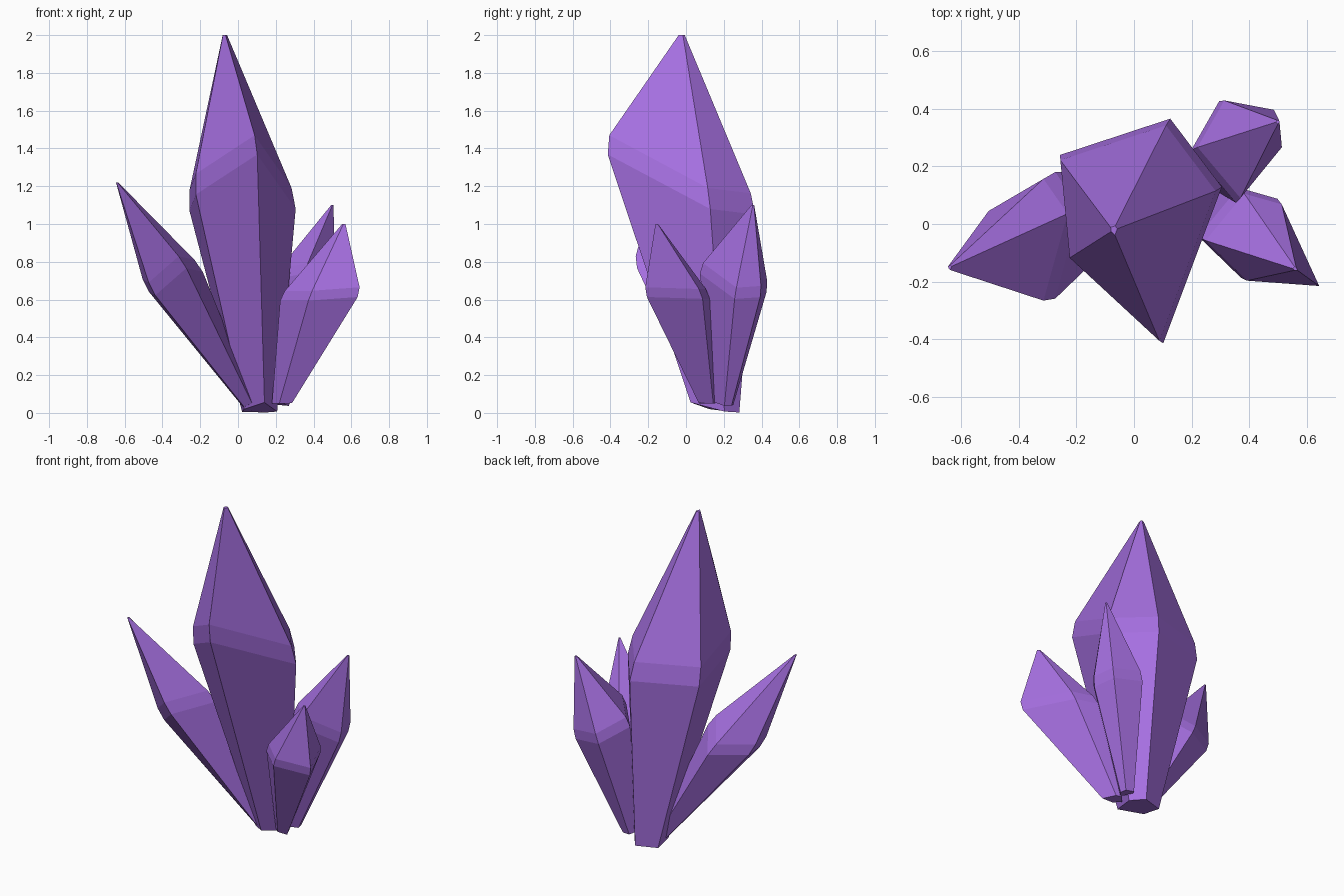
import bpy, bmesh
from mathutils import Vector

if "Cube" in bpy.data.objects:
    bpy.data.objects.remove(bpy.data.objects["Cube"])

mat = bpy.data.materials.new("purple_crystal")
mat.diffuse_color = (0.38, 0.16, 0.75, 1)
mat.use_nodes = True
mat.node_tree.nodes["Principled BSDF"].inputs["Base Color"].default_value = mat.diffuse_color


def crystal(name, tip, base, scale, knees):
    """Five-sided faceted shard: small base, blunted widest ring, tiny flat tip."""
    tip, base = Vector(tip), Vector(base)
    knees = [Vector(k) for k in knees]
    mid = sum(knees, Vector()) / len(knees)
    # base outline is a shrunken, flatter copy of the widest ring
    foot = [base + Vector((d.x, d.y, d.z * 0.5)) * scale
            for d in (k - mid for k in knees)]
    lower = [k.lerp(f, 0.045) for k, f in zip(knees, foot)]
    upper = [k.lerp(tip, 0.07) for k in knees]
    top = [tip + Vector((k.x - mid.x, k.y - mid.y, 0)) * 0.04 for k in knees]

    bm = bmesh.new()
    rings = [[bm.verts.new(p) for p in r] for r in (foot, lower, upper, top)]
    n = len(knees)
    for a, b in zip(rings, rings[1:]):
        for i in range(n):
            j = (i + 1) % n
            bm.faces.new((a[i], a[j], b[j], b[i]))
    bm.faces.new(rings[0])
    bm.faces.new(rings[-1])
    bmesh.ops.recalc_face_normals(bm, faces=bm.faces)
    me = bpy.data.meshes.new(name)
    bm.to_mesh(me)
    bm.free()
    me.materials.append(mat)
    bpy.context.collection.objects.link(bpy.data.objects.new(name, me))


# tall central shard
crystal("main_crystal", (-0.07, -0.02, 2.0), (0.11, 0.175, 0.018), 0.32,
        [(-0.27, 0.24, 1.12), (0.125, 0.37, 1.10), (0.31, 0.125, 1.13),
         (0.10, -0.435, 1.43), (-0.235, -0.125, 1.21)])

# shard leaning left
crystal("left_crystal", (-0.64, -0.15, 1.22), (0.06, 0.14, 0.04), 0.25,
        [(-0.495, 0.06, 0.67), (-0.29, 0.18, 0.66), (-0.20, 0.05, 0.78),
         (-0.29, -0.275, 0.80), (-0.46, -0.10, 0.65)])

# short shard leaning right and forward
crystal("front_right_crystal", (0.56, -0.155, 1.0), (0.23, 0.11, 0.05), 0.25,
        [(0.65, -0.22, 0.64), (0.38, -0.20, 0.62), (0.225, -0.05, 0.62),
         (0.37, 0.125, 0.63), (0.51, 0.085, 0.63)])

# short shard leaning right and back
crystal("back_right_crystal", (0.50, 0.355, 1.10), (0.23, 0.21, 0.045), 0.27,
        [(0.30, 0.435, 0.67), (0.485, 0.40, 0.64), (0.515, 0.26, 0.63),
         (0.36, 0.07, 0.77), (0.20, 0.26, 0.74)])
